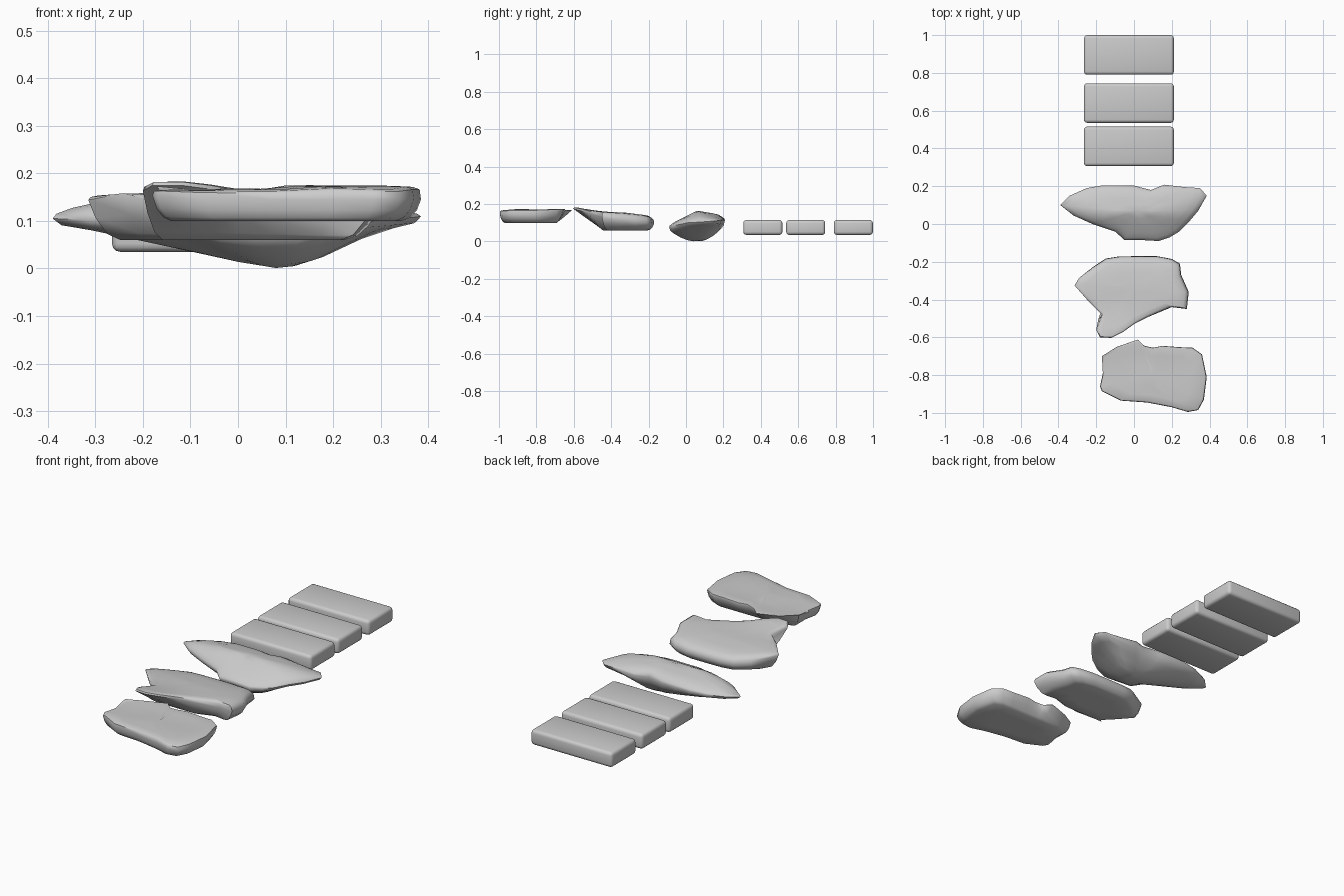
import bpy, bmesh
from mathutils import Vector

if "Cube" in bpy.data.objects:
    bpy.data.objects.remove(bpy.data.objects["Cube"])


def curve(points, v):
    """Piecewise linear profile lookup."""
    if v <= points[0][0]:
        return points[0][1]
    for (a, za), (b, zb) in zip(points, points[1:]):
        if v <= b:
            return za + (zb - za) * (v - a) / (b - a)
    return points[-1][1]


def finish(name, bm, angle):
    bmesh.ops.recalc_face_normals(bm, faces=bm.faces)
    me = bpy.data.meshes.new(name)
    bm.to_mesh(me)
    bm.free()
    ob = bpy.data.objects.new(name, me)
    bpy.context.collection.objects.link(ob)
    bpy.ops.object.select_all(action='DESELECT')
    ob.select_set(True)
    bpy.context.view_layer.objects.active = ob
    bpy.ops.object.shade_smooth_by_angle(angle=angle)


def brick(name, y):
    bm = bmesh.new()
    bmesh.ops.create_cube(bm, size=1)
    bmesh.ops.scale(bm, vec=(0.476, 0.209, 0.08), verts=bm.verts)
    bmesh.ops.translate(bm, vec=(-0.027, y, 0.075), verts=bm.verts)
    bmesh.ops.bevel(bm, geom=bm.edges[:], offset=0.017, segments=3,
                    profile=0.5, affect='EDGES')
    finish(name, bm, 0.7)


def stone(name, outline, rim, top, bottom, top_rings, bottom_rings,
          top_c, bottom_c, y_limits=(-2, 2)):
    """Loft from the bottom centre over the rim outline to the top centre.
    Each ring is (shrink, blend from rim height to the top/bottom height)."""
    bm = bmesh.new()

    def ring(c, s, t, height, limit):
        vs = []
        for x, y in outline:
            px, py = c[0] + (x - c[0]) * s, c[1] + (y - c[1]) * s
            if limit:
                lo, hi = y_limits
                lo, hi = c[1] + (lo - c[1]) * s, c[1] + (hi - c[1]) * s
                py += (min(max(py, lo), hi) - py) * min(1, t * 1.1)
            z = rim(x, y) * (1 - t) + height(px, py) * t
            vs.append(bm.verts.new((px, py, z)))
        return vs

    rings = [ring(bottom_c, s, t, bottom, True) for s, t in reversed(bottom_rings)]
    rings.append(ring(top_c, 1, 0, top, False))
    rings += [ring(top_c, s, t, top, False) for s, t in top_rings]
    n = len(outline)
    for a, b in zip(rings, rings[1:]):
        for i in range(n):
            j = (i + 1) % n
            bm.faces.new((a[i], a[j], b[j], b[i]))
    for vs, c, h in ((rings[0], bottom_c, bottom), (rings[-1], top_c, top)):
        v = bm.verts.new((c[0], c[1], h(*c)))
        for i in range(n):
            bm.faces.new((vs[i], vs[(i + 1) % n], v))
    finish(name, bm, 0.9)


# Row of cut bricks
for i, y in enumerate((0.411, 0.64, 0.895)):
    brick(f"brick_{i + 1}", y)

# Keel-shaped stone
stone("keel_stone",
      [(-.39, .10), (-.34, .15), (-.25, .19), (-.17, .204), (-.08, .205), (0, .203),
       (.09, .18), (.16, .208), (.27, .195), (.35, .19), (.385, .15), (.34, .07),
       (.29, .01), (.24, -.04), (.19, -.07), (.13, -.09), (.04, -.085), (-.05, -.085),
       (-.10, -.04), (-.22, 0), (-.32, .045)],
      rim=lambda x, y: curve([(-.1, .075), (0, .10), (.1, .105), (.21, .115)], y),
      top=lambda x, y: curve([(-.1, .09), (-.02, .125), (.06, .165), (.17, .146), (.21, .13)], y)
      - 0.12 * max(0, abs(x) - .15),
      bottom=lambda x, y: curve([(-.3, .055), (-.1, .03), (.08, .001), (.15, .008), (.3, .06)], x),
      top_rings=[(.98, .4), (.9, .75), (.75, .95), (.5, 1), (.25, 1)],
      bottom_rings=[(.96, .28), (.82, .5), (.6, .75), (.35, .93), (.15, 1)],
      top_c=(.02, .07), bottom_c=(.07, .06))

# Stone with a raised horn at the front
stone("horned_stone",
      [(-.315, -.325), (-.29, -.285), (-.22, -.23), (-.15, -.183), (-.08, -.172),
       (.02, -.17), (.12, -.17), (.20, -.185), (.243, -.21), (.25, -.27), (.29, -.36),
       (.28, -.45), (.20, -.44), (.08, -.49), (0, -.53), (-.06, -.573), (-.12, -.603),
       (-.18, -.60), (-.20, -.56), (-.17, -.48), (-.24, -.41)],
      rim=lambda x, y: curve([(-.6, .175), (-.45, .13), (-.3, .105), (-.17, .095)], y)
      + (.035 if x < -.23 else 0),
      top=lambda x, y: curve([(-.6, .187), (-.5, .165), (-.42, .158), (-.33, .155),
                              (-.21, .14), (-.17, .125)], y),
      bottom=lambda x, y: .06,
      top_rings=[(.985, .6), (.93, .9), (.8, 1), (.5, 1), (.25, 1)],
      bottom_rings=[(.95, .45), (.87, .85), (.78, 1), (.4, 1)],
      top_c=(-.01, -.34), bottom_c=(-.01, -.32), y_limits=(-.48, -.16))

# Flat slab stone
stone("slab_stone",
      [(-.17, -.70), (-.09, -.65), (.02, -.612), (.055, -.645), (.10, -.655),
       (.15, -.645), (.24, -.652), (.31, -.655), (.36, -.69), (.385, -.81),
       (.37, -.93), (.34, -.985), (.285, -.995), (.20, -.97), (.07, -.945),
       (-.07, -.935), (-.17, -.885), (-.18, -.86), (-.165, -.79)],
      rim=lambda x, y: .145 + (.02 if y > -.72 else 0) + (.008 if x < -.1 else 0),
      top=lambda x, y: curve([(-1, .165), (-.9, .174), (-.75, .17), (-.6, .178)], y)
      - (.008 if x < .1 else 0),
      bottom=lambda x, y: .10,
      top_rings=[(.99, .8), (.94, 1), (.7, 1), (.35, 1)],
      bottom_rings=[(.97, .5), (.92, .85), (.86, 1), (.45, 1)],
      top_c=(.10, -.81), bottom_c=(.10, -.82), y_limits=(-1.02, -.67))
